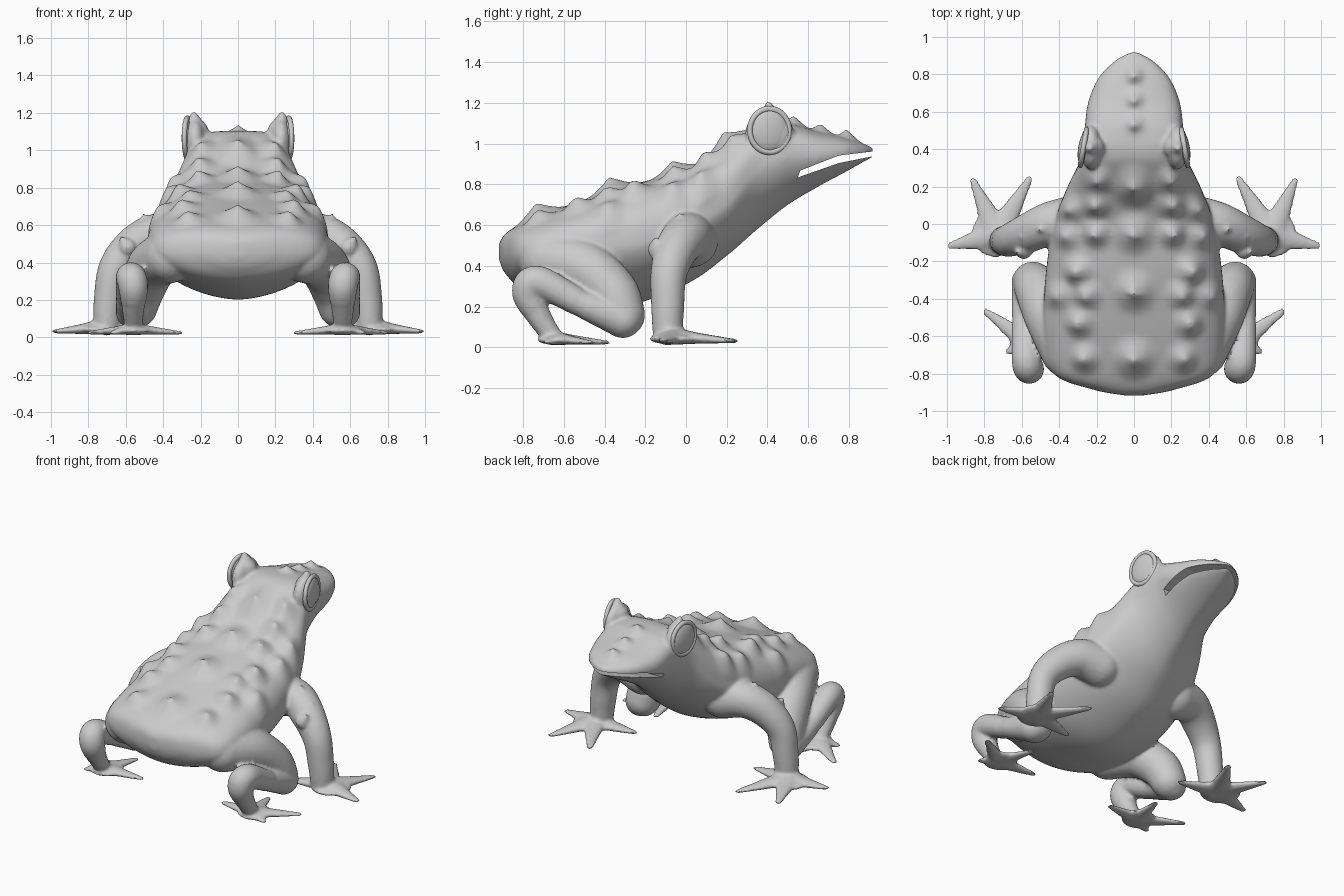
import bpy, bmesh, math
from mathutils import Matrix, Vector

if "Cube" in bpy.data.objects:
    bpy.data.objects.remove(bpy.data.objects["Cube"])


def spline(pts, n):
    """Catmull-Rom samples through tuples of any length."""
    out = []
    for i in range(len(pts) - 1):
        a, b, c, d = (pts[max(i - 1, 0)], pts[i], pts[i + 1], pts[min(i + 2, len(pts) - 1)])
        for k in range(n):
            t = k / n
            out.append(tuple(0.5 * (2 * q + (r - p) * t + (2 * p - 5 * q + 4 * r - s) * t * t
                                    + (3 * q - p - 3 * r + s) * t ** 3)
                             for p, q, r, s in zip(a, b, c, d)))
    return out + [tuple(pts[-1])]


def blob(bm, loc, radii):
    bmesh.ops.create_icosphere(bm, subdivisions=3 if max(radii) > 0.07 else 2, radius=1,
                               matrix=Matrix.Translation(loc) @ Matrix.Diagonal((*radii, 1)))


def limb(bm, pts, side, n=8, flat=1.0):
    """Chain of blobs along a path of (x, y, z, radius)."""
    for x, y, z, r in spline(pts, n):
        blob(bm, (side * x, y, z), (r, r, r * flat))


def finish(obj, angle):
    bpy.ops.object.select_all(action='DESELECT')
    obj.select_set(True)
    bpy.context.view_layer.objects.active = obj
    bpy.ops.object.shade_smooth_by_angle(angle=math.radians(angle))


def make(name, bm):
    me = bpy.data.meshes.new(name)
    bm.to_mesh(me)
    bm.free()
    obj = bpy.data.objects.new(name, me)
    bpy.context.collection.objects.link(obj)
    return obj


# torso and head sections: y, half width, bottom, widest height, top
SECTIONS = [(-.918, .04, .43, .47, .51), (-.885, .22, .36, .46, .56), (-.8, .43, .29, .46, .61),
            (-.6, .485, .235, .47, .69), (-.3, .475, .205, .50, .79), (0, .43, .31, .58, .87),
            (.2, .355, .45, .70, .99), (.35, .285, .58, .87, 1.09), (.5, .265, .70, .95, 1.10),
            (.65, .245, .79, .94, 1.06), (.78, .19, .86, .95, 1.03), (.87, .105, .91, .955, 1.0),
            (.917, .02, .935, .957, .98)]
# back spines: x, y, height, radius
SPINES = [(0, y, .06, .13) for y in (-.72, -.36, -.05, .2)]
SPINES += [(0, y, .045, .07) for y in (.54, .67, .8)]
SPINES += [(s * x, y, h, .095) for s in (1, -1) for x, y, h in
           ((.19, .23, .05), (.2, .1, .06), (.2, -.05, .06), (.3, -.25, .065), (.25, -.38, .05),
            (.29, -.53, .055), (.26, -.72, .05), (.34, .08, .045), (.36, -.06, .045),
            (.41, -.38, .04))]

bm = bmesh.new()
SEG = 96
rings = []
for y, w, zb, zm, zt in spline(SECTIONS, 10):
    ring = []
    boxy = 0.78 - 0.2 * max(0, 1 - abs(y - .42) / .3)
    for k in range(SEG):
        a = 2 * math.pi * k / SEG
        c, s = math.cos(a), math.sin(a)
        e = boxy if s > 0 else 1.15
        x = w * math.copysign(abs(c) ** e, c)
        z = zm + ((zt - zm) if s > 0 else (zm - zb)) * math.copysign(abs(s) ** e, s)
        p = Vector((x, y, z))
        if s > 0.15:
            up = Vector((x * 1.3, -.25, 1)).normalized()
            for sx, sy, h, r in SPINES:
                d = math.hypot(x - sx, y - sy) / r
                if d < 1:
                    p += up * h * 1.2 * (1 - d) ** 1.5
        ring.append(bm.verts.new(p))
    rings.append(ring)
for r0, r1 in zip(rings, rings[1:]):
    for k in range(SEG):
        j = (k + 1) % SEG
        bm.faces.new((r0[k], r0[j], r1[j], r1[k]))
bm.faces.new(rings[0])
bm.faces.new(rings[-1])
bmesh.ops.recalc_face_normals(bm, faces=bm.faces)

for s in (1, -1):
    # brow bumps
    blob(bm, (s * .23, .41, 1.05), (.06, .12, .12))
    limb(bm, [(.22, .41, 1.10, .065), (.232, .41, 1.15, .04), (.236, .405, 1.195, .016)], s, 6)
    # arms
    limb(bm, [(.3, .02, .53, .14), (.45, .0, .54, .118), (.57, -.05, .475, .105),
              (.66, -.085, .36, .09), (.69, -.09, .2, .082), (.7, -.09, .085, .075)], s)
    for x, y, z in ((.5, -.02, .65), (.6, -.06, .575), (.68, -.1, .47), (.62, -.14, .53)):
        limb(bm, [(x - .03, y, z - .05, .05), (x + .005, y - .01, z, .012)], s, 5)
    # hands
    blob(bm, (s * .74, -.05, .042), (.13, .13, .028))
    for x, y in ((.98, -.115), (.86, .23), (.56, .24), (.46, -.1)):
        mx, my = .73 + (x - .73) * .5, -.06 + (y + .06) * .5
        limb(bm, [(.73, -.06, .055, .08), (mx, my, .042, .05), (x, y, .032, .022)], s, 12, .5)
    # thighs, shins and ankles
    limb(bm, [(.36, -.68, .43, .14), (.45, -.5, .39, .135), (.51, -.36, .27, .125),
              (.54, -.31, .16, .11)], s)
    limb(bm, [(.56, -.31, .14, .095), (.585, -.5, .21, .07), (.575, -.72, .32, .08),
              (.56, -.775, .27, .08), (.56, -.72, .15, .062), (.56, -.66, .06, .05)], s)
    # feet
    blob(bm, (s * .56, -.62, .036), (.11, .11, .024))
    for x, y in ((.79, -.47), (.67, -.68), (.315, -.6), (.5, -.39)):
        mx, my = .56 + (x - .56) * .5, -.64 + (y + .64) * .5
        limb(bm, [(.56, -.64, .045, .065), (mx, my, .034, .042), (x, y, .024, .022)], s, 12, .5)

frog = make("frog_body", bm)

# mouth slit cutter
bm = bmesh.new()
outline = ((.55, .835), (.56, .868), (.75, .942), (.95, .966), (.95, .945), (.75, .905))
face = bm.faces.new([bm.verts.new((-.5, y, z)) for y, z in outline])
ext = bmesh.ops.extrude_face_region(bm, geom=[face])
bmesh.ops.translate(bm, vec=(1, 0, 0),
                    verts=[v for v in ext['geom'] if isinstance(v, bmesh.types.BMVert)])
bmesh.ops.recalc_face_normals(bm, faces=bm.faces)
cutter = make("mouth_cutter", bm)
cutter.hide_render = True
cutter.hide_set(True)

# fuse the parts into one skin, then open the mouth
bpy.context.view_layer.objects.active = frog
m = frog.modifiers.new("fuse", 'REMESH')
m.mode, m.voxel_size = 'VOXEL', 0.011
m = frog.modifiers.new("soften", 'SMOOTH')
m.factor, m.iterations = 0.5, 5
m = frog.modifiers.new("mouth", 'BOOLEAN')
m.operation, m.object = 'DIFFERENCE', cutter
for name in ("fuse", "soften", "mouth"):
    bpy.ops.object.modifier_apply(modifier=name)
bpy.data.objects.remove(cutter)
finish(frog, 45)

# eyes and eyelid rings, turned slightly forward
for s, side in ((1, "right"), (-1, "left")):
    turn = s * math.radians(10)
    bpy.ops.mesh.primitive_uv_sphere_add(segments=32, ring_count=16, radius=1,
                                         location=(s * .268, .41, 1.065), rotation=(0, 0, turn))
    eye = bpy.context.object
    eye.name = side + "_eye"
    eye.scale = (.03, .092, .103)
    finish(eye, 60)
    bpy.ops.mesh.primitive_torus_add(major_segments=40, minor_segments=12, major_radius=.098,
                                     minor_radius=.014, location=(s * .27, .41, 1.065),
                                     rotation=(0, math.pi / 2, turn))
    lid = bpy.context.object
    lid.name = side + "_eyelid"
    lid.scale = (1.08, 1, 1)
    finish(lid, 60)
